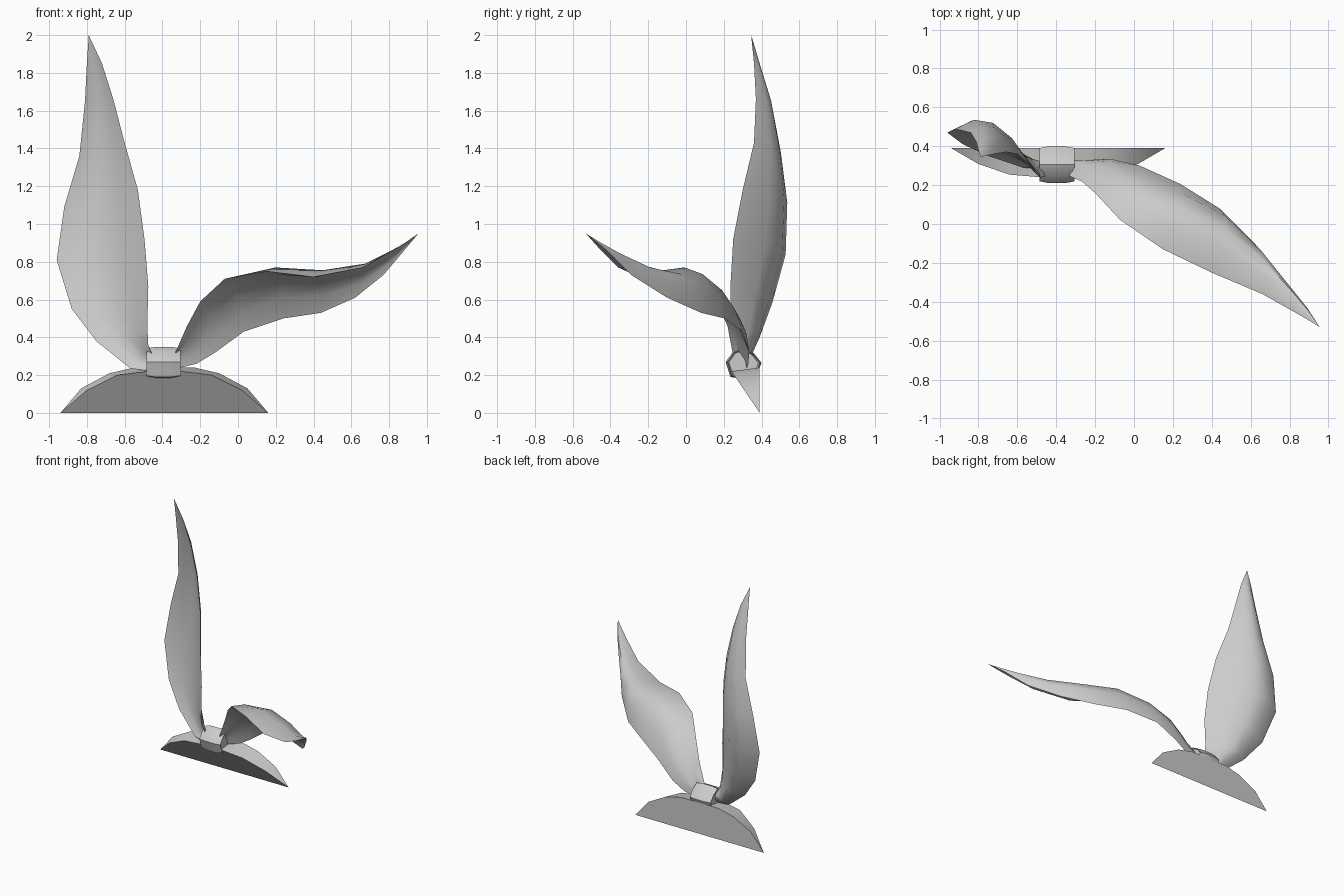
import bpy, bmesh, math
from mathutils import Vector as V

if "Cube" in bpy.data.objects:
    bpy.data.objects.remove(bpy.data.objects["Cube"])


def finish(name, bm, angle=50):
    bmesh.ops.recalc_face_normals(bm, faces=bm.faces[:])
    me = bpy.data.meshes.new(name)
    bm.to_mesh(me)
    bm.free()
    ob = bpy.data.objects.new(name, me)
    bpy.context.collection.objects.link(ob)
    bpy.ops.object.select_all(action='DESELECT')
    ob.select_set(True)
    bpy.context.view_layer.objects.active = ob
    bpy.ops.object.shade_smooth_by_angle(angle=math.radians(angle))
    return ob


def bridge(bm, rings):
    for a, b in zip(rings, rings[1:]):
        n = len(a)
        for i in range(n):
            j = (i + 1) % n
            bm.faces.new((a[i], a[j], b[j], b[i]))


# Ear: cupped leaf lofted between two edges; each station is edge, edge, bulge
def ear(name, stations, tip, inner=0.55):
    bm = bmesh.new()
    rings = []
    for a, b, d in stations:
        a, b, d = V(a), V(b), V(d)
        ring = []
        for t, f in [(0, 0), (.25, 1), (.5, 1), (.75, 1), (1, 0),
                     (.75, inner), (.5, inner), (.25, inner)]:
            ring.append(bm.verts.new(a.lerp(b, t) + d * (4 * t * (1 - t) * f)))
        rings.append(ring)
    bridge(bm, rings)
    bm.faces.new(rings[0])
    end = bm.verts.new(tip)
    last = rings[-1]
    for i in range(8):
        bm.faces.new((last[i], last[(i + 1) % 8], end))
    finish(name, bm)


ear("upright_ear", [
    ((-.45, .28, .22), (-.45, .25, .30), (0, .05, .02)),
    ((-.57, .29, .235), (-.475, .24, .36), (0, .07, 0)),
    ((-.75, .35, .38), (-.48, .24, .46), (0, .09, 0)),
    ((-.88, .41, .55), (-.475, .235, .67), (0, .12, 0)),
    ((-.96, .47, .81), (-.495, .25, .92), (0, .15, 0)),
    ((-.92, .49, 1.09), (-.53, .30, 1.18), (0, .125, 0)),
    ((-.84, .47, 1.36), (-.60, .36, 1.43), (0, .08, 0)),
    ((-.81, .42, 1.65), (-.66, .37, 1.66), (0, .055, 0)),
    ((-.80, .38, 1.85), (-.72, .36, 1.85), (0, .02, 0)),
], (-.79, .345, 2.0))

ear("folded_ear", [
    ((-.34, .25, .30), (-.34, .32, .23), (.01, .03, .03)),
    ((-.27, .22, .46), (-.22, .33, .26), (.02, .03, .02)),
    ((-.20, .16, .59), (-.12, .335, .32), (.04, .04, .04)),
    ((-.07, .02, .71), (.03, .30, .43), (.03, .03, .08)),
    ((.15, -.13, .75), (.24, .205, .50), (.035, .05, .11)),
    ((.40, -.25, .72), (.44, .08, .53), (.05, .06, .11)),
    ((.66, -.36, .77), (.62, -.10, .61), (.03, .04, .08)),
    ((.82, -.45, .86), (.77, -.29, .73), (.02, .02, .05)),
    ((.89, -.49, .905), (.88, -.42, .86), (.01, .01, .015)),
], (.955, -.53, .95))

# Base: crescent wedge with a flat back and a slanted flat front, mirrored about CX
CX = -.39
half_back = [(.41 + .03, .13), (.29, .21), (.16, .24)]
half_front = [(.41, .12), (.25, .20), (.09, .22)]


def arc(bm, half, y_of_z):
    pts = [(CX - x, z) for x, z in half] + [(CX + x, z) for x, z in reversed(half)]
    return [bm.verts.new((x, y_of_z(z), z)) for x, z in pts]


bm = bmesh.new()
left = bm.verts.new((CX - .55, .39, 0))
right = bm.verts.new((CX + .55, .39, 0))
back = [left] + arc(bm, half_back, lambda z: .39) + [right]
front = [left] + arc(bm, half_front, lambda z: .39 - .68 * z) + [right]
bm.faces.new(back)
bm.faces.new(front)
for i in range(len(back) - 1):
    bm.faces.new(list(dict.fromkeys((back[i], back[i + 1], front[i + 1], front[i]))))
finish("base_crescent", bm, 40)

# Knot: bulging band wrapped round the ear roots
profile = [(.21, .27), (.235, .19), (.30, .18), (.375, .20),
           (.40, .265), (.36, .315), (.305, .35), (.25, .325)]
bm = bmesh.new()
rings = []
for dx, s in [(-.08, .82), (-.09, .9), (-.04, 1), (.04, 1), (.09, .9), (.08, .82)]:
    rings.append([bm.verts.new((-.395 + dx, .305 + (y - .305) * s,
                                .265 + (z - .265) * s)) for y, z in profile])
bridge(bm, rings)
bm.faces.new(rings[0])
bm.faces.new(rings[-1])
finish("knot", bm)
